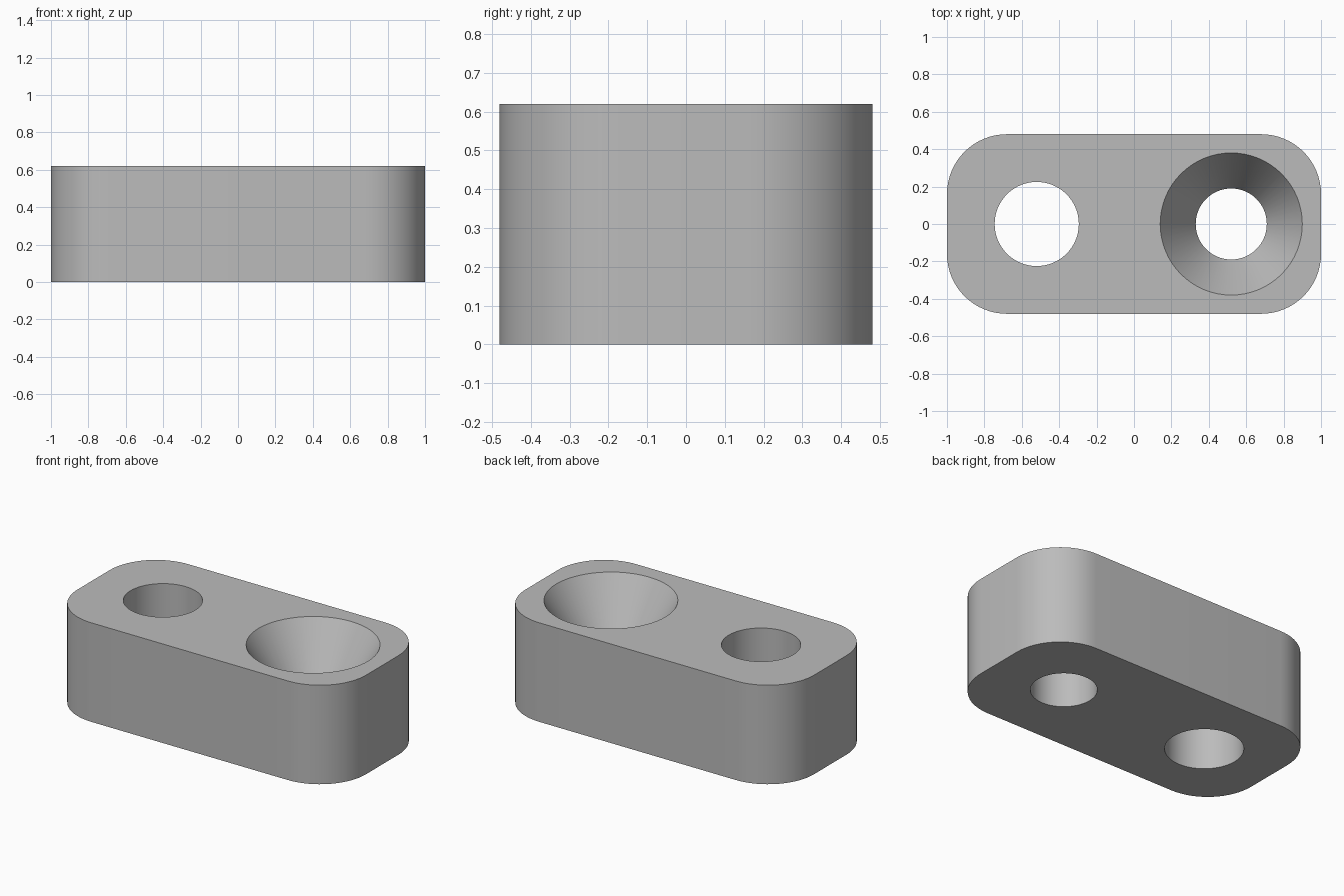
import bpy
import bmesh
from math import cos, sin, pi, radians

if "Cube" in bpy.data.objects:
    bpy.data.objects.remove(bpy.data.objects["Cube"], do_unlink=True)

HALF_X, HALF_Y, HEIGHT, CORNER = 1.0, 0.48, 0.62, 0.32
HOLE_X, OVER = 0.52, 0.1

grey = bpy.data.materials.new("plain grey")
grey.use_nodes = True
colour = (0.5, 0.5, 0.5, 1)
grey.diffuse_color = colour
grey.node_tree.nodes["Principled BSDF"].inputs["Base Color"].default_value = colour


def stack_rings(name, rings):
    """Closed solid skinned through rings of points, bottom to top."""
    bm = bmesh.new()
    loops = [[bm.verts.new(p) for p in ring] for ring in rings]
    n = len(loops[0])
    for low, high in zip(loops, loops[1:]):
        for i in range(n):
            j = (i + 1) % n
            bm.faces.new((low[i], low[j], high[j], high[i]))
    bm.faces.new(loops[0][::-1])
    bm.faces.new(loops[-1])
    mesh = bpy.data.meshes.new(name)
    bm.to_mesh(mesh)
    bm.free()
    mesh.materials.append(grey)
    obj = bpy.data.objects.new(name, mesh)
    bpy.context.collection.objects.link(obj)
    return obj


def rounded_outline(z, steps=16):
    points = []
    for k, (sx, sy) in enumerate([(1, 1), (-1, 1), (-1, -1), (1, -1)]):
        for i in range(steps + 1):
            a = (k + i / steps) * pi / 2
            points.append((sx * (HALF_X - CORNER) + CORNER * cos(a),
                           sy * (HALF_Y - CORNER) + CORNER * sin(a), z))
    return points


def turned(name, x, profile, sides=64):
    return stack_rings(name, [[(x + r * cos(2 * pi * i / sides), r * sin(2 * pi * i / sides), z)
                               for i in range(sides)] for r, z in profile])


# Block with rounded upright corners
block = stack_rings("block", [rounded_outline(0), rounded_outline(HEIGHT)])

# Straight hole on one side, countersunk hole on the other
SINK_Z, RIM, BORE = HEIGHT / 2, 0.38, 0.19
cutters = [
    turned("straight_hole_cutter", -HOLE_X, [(0.225, -OVER), (0.225, HEIGHT + OVER)]),
    turned("countersunk_hole_cutter", HOLE_X,
           [(BORE, -OVER), (BORE, SINK_Z), (RIM, HEIGHT), (RIM, HEIGHT + OVER)]),
]

# Cut both holes, then discard the cutters
bpy.ops.object.select_all(action="DESELECT")
block.select_set(True)
bpy.context.view_layer.objects.active = block
for cutter in cutters:
    cutter.hide_render = True
    mod = block.modifiers.new(cutter.name, "BOOLEAN")
    mod.operation = "DIFFERENCE"
    mod.solver = "EXACT"
    mod.object = cutter
    bpy.ops.object.modifier_apply(modifier=mod.name)
    bpy.data.objects.remove(cutter, do_unlink=True)

bpy.ops.object.shade_smooth_by_angle(angle=radians(25))
